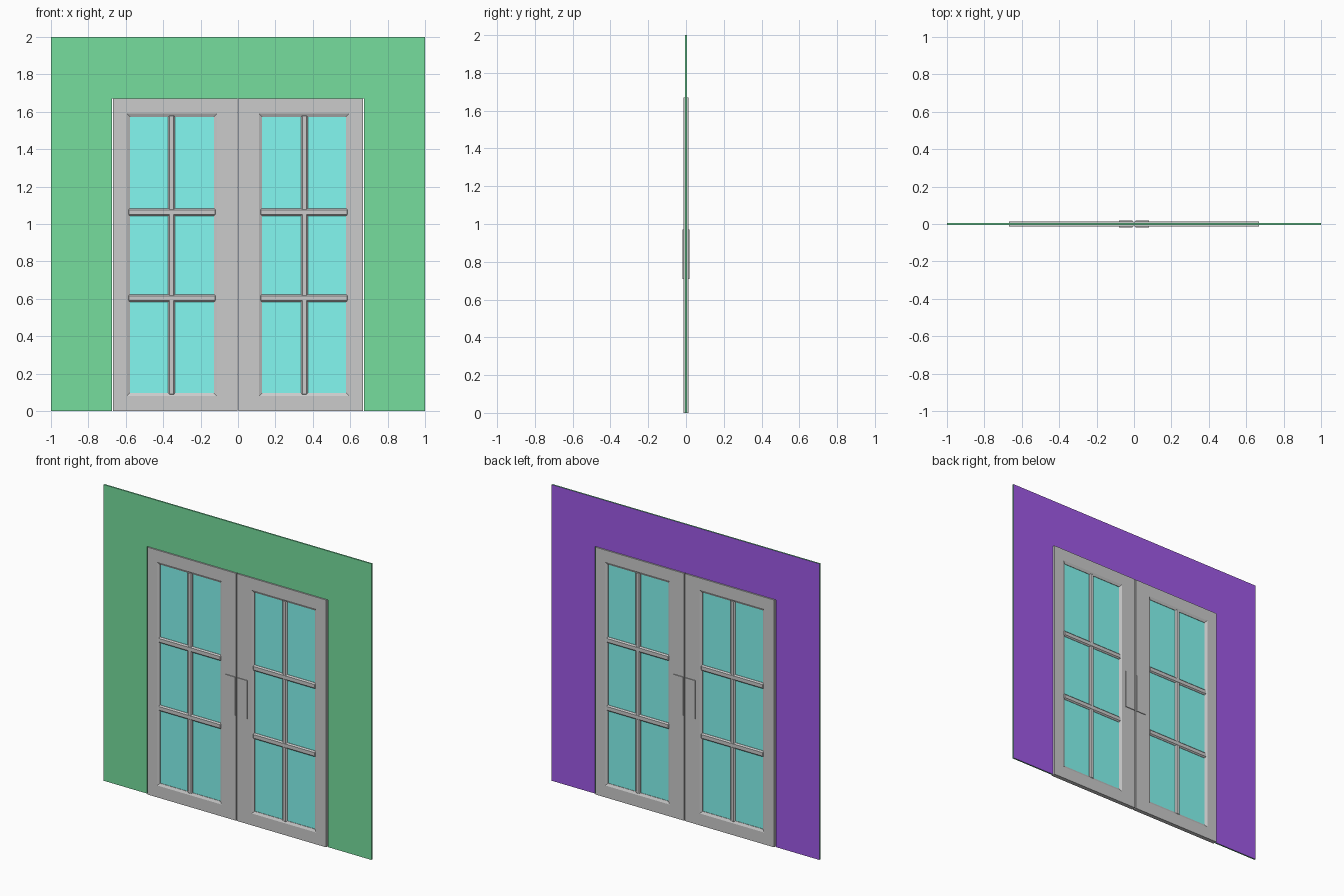
import bpy, bmesh

if "Cube" in bpy.data.objects:
    bpy.data.objects.remove(bpy.data.objects["Cube"])


def material(name, rgb):
    m = bpy.data.materials.new(name)
    m.diffuse_color = (*rgb, 1)
    m.use_nodes = True
    m.node_tree.nodes["Principled BSDF"].inputs["Base Color"].default_value = m.diffuse_color
    return m


GREEN = material("green_paint", (0.18, 0.73, 0.34))
PURPLE = material("purple_paint", (0.35, 0.10, 0.80))
CYAN = material("cyan_glass", (0.23, 0.94, 0.88))


def finish(name, bm, mats=()):
    bmesh.ops.recalc_face_normals(bm, faces=bm.faces)
    me = bpy.data.meshes.new(name)
    bm.to_mesh(me)
    bm.free()
    for m in mats:
        me.materials.append(m)
    ob = bpy.data.objects.new(name, me)
    bpy.context.collection.objects.link(ob)
    return ob


def box(name, x0, x1, y0, y1, z0, z1, mats=(), bevel=0):
    bm = bmesh.new()
    bmesh.ops.create_cube(bm, size=1)
    for v in bm.verts:
        v.co = ((x0 + x1) / 2 + v.co.x * (x1 - x0),
                (y0 + y1) / 2 + v.co.y * (y1 - y0),
                (z0 + z1) / 2 + v.co.z * (z1 - z0))
    if bevel:
        bmesh.ops.bevel(bm, geom=bm.edges[:], offset=bevel, segments=1, affect='EDGES')
    return finish(name, bm, mats)


# wall with a doorway: green front and edges, purple back
T = 0.005
outline = [(-1, 0), (-0.675, 0), (-0.675, 1.67), (0.675, 1.67),
           (0.675, 0), (1, 0), (1, 2), (-1, 2)]
bm = bmesh.new()
face = bm.faces.new([bm.verts.new((x, -T, z)) for x, z in outline])
ext = bmesh.ops.extrude_face_region(bm, geom=[face], use_keep_orig=True)
for g in ext["geom"]:
    if isinstance(g, bmesh.types.BMVert):
        g.co.y = T
bmesh.ops.recalc_face_normals(bm, faces=bm.faces)
for f in bm.faces:
    f.material_index = 1 if f.normal.y > 0.5 else 0
finish("wall", bm, (GREEN, PURPLE))

D = 0.014                            # half thickness of a door
RAILS = (0.604, 1.064)               # heights of the glazing bars


def door_frame(name, s):
    # rings run from the front outer edge, over the sloped lip, to the back
    outer = (0.004, 0.668, 0.0, 1.67)
    inner = (0.112, 0.594, 0.08, 1.59)
    lip = (0.128, 0.578, 0.096, 1.573)
    bm = bmesh.new()
    rings = []
    for (x0, x1, z0, z1), y in ((outer, -D), (inner, -D), (lip, -0.006),
                                (lip, 0.006), (inner, D), (outer, D)):
        rings.append([bm.verts.new((s * x, y, z)) for x, z in
                      ((x0, z0), (x1, z0), (x1, z1), (x0, z1))])
    for a, b in zip(rings, rings[1:] + rings[:1]):
        for i in range(4):
            j = (i + 1) % 4
            bm.faces.new((a[i], a[j], b[j], b[i]))
    finish(name, bm)


for side, s in (("left", -1), ("right", 1)):
    def span(a, b):
        return sorted((s * a, s * b))

    door_frame(side + "_door_frame", s)
    # glass sheet
    box(side + "_glass", *span(0.122, 0.584), -0.003, 0.003, 0.09, 1.579, (CYAN,))
    # glazing bars with chamfered edges
    box(side + "_upright_bar", *span(0.336, 0.373), -0.012, 0.012, 0.084, 1.585, (), 0.008)
    for i, z in enumerate(RAILS):
        box(f"{side}_cross_bar_{i + 1}", *span(0.116, 0.59), -0.013, 0.013,
            z - 0.02, z + 0.02, (), 0.008)
    # push plates on both faces
    for place, y0, y1 in (("front", -0.019, -D + 0.001), ("back", D - 0.001, 0.019)):
        box(f"{side}_{place}_push_plate", *span(0.008, 0.08), y0, y1, 0.71, 0.97)
